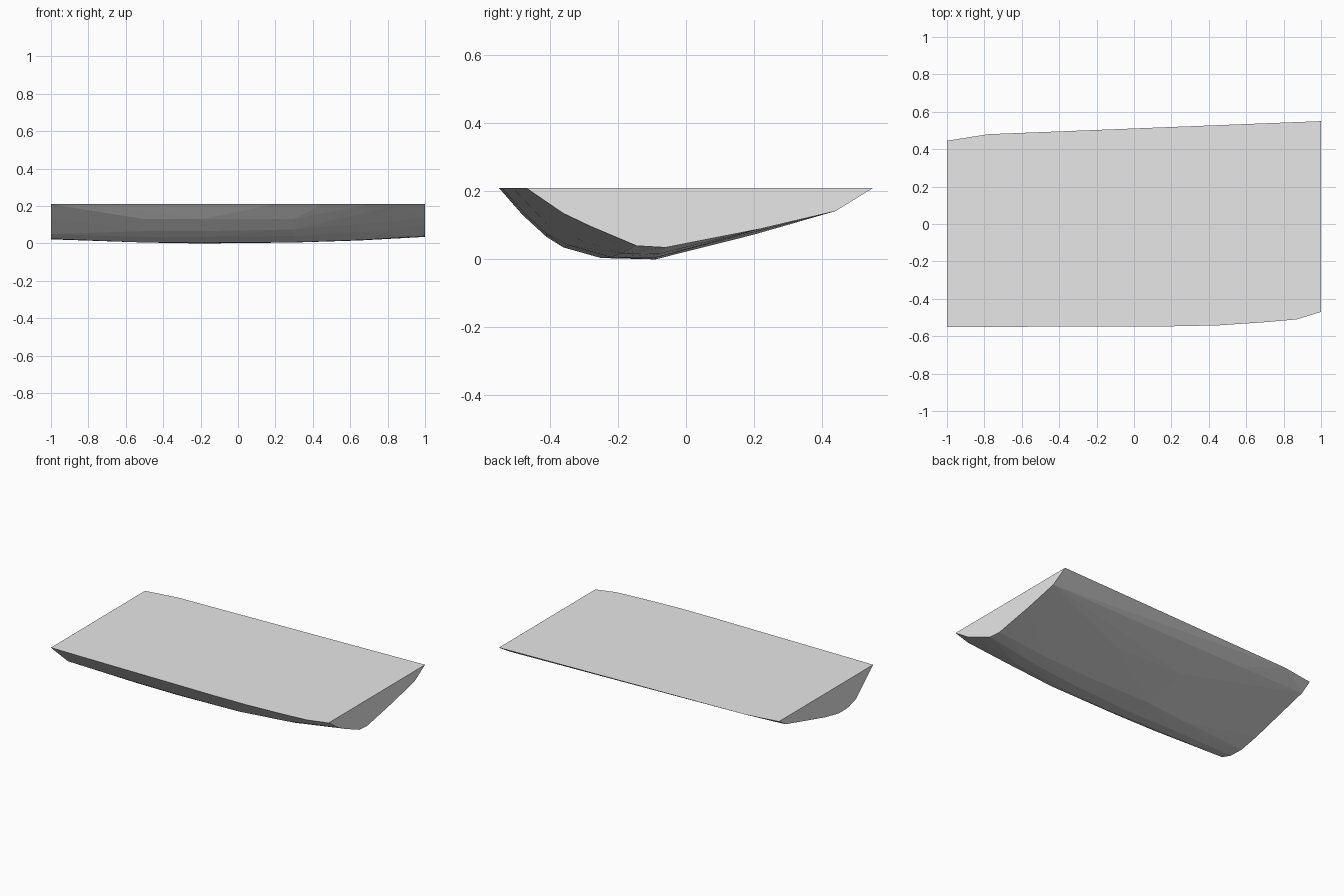
import bpy, bmesh, math

cube = bpy.data.objects.get("Cube")
if cube:
    bpy.data.objects.remove(cube, do_unlink=True)

TOP = 0.21

# One flat grey for the whole slab
grey = bpy.data.materials.new("plain grey")
grey.use_nodes = True
colour = (0.8, 0.8, 0.8, 1)
grey.diffuse_color = colour
grey.node_tree.nodes["Principled BSDF"].inputs["Base Color"].default_value = colour

# Rim of the flat top: (x, front y, back y)
rim = [(-1, -0.55, 0.445), (-0.78, -0.55, 0.48), (0.2, -0.547, 0.515),
       (0.45, -0.542, 0.527), (0.7, -0.525, 0.537), (0.87, -0.51, 0.545),
       (1, -0.47, 0.55)]

# Underside cross-sections, front to back: x -> (y, z) points
sections = {
    -1: [(-0.47, 0.138), (-0.37, 0.05), (-0.29, 0.025), (-0.19, 0.022),
         (-0.05, 0.05), (0.03, 0.075), (0.375, 0.165)],
    -0.5: [(-0.48, 0.13), (-0.41, 0.066), (-0.36, 0.035), (-0.25, 0.005),
           (-0.13, 0.005), (0.39, 0.155)],
    -0.2: [(-0.48, 0.13), (-0.41, 0.066), (-0.36, 0.035), (-0.25, 0.004),
           (-0.09, 0.0), (0.2, 0.075)],
    0.3: [(-0.47, 0.13), (-0.41, 0.075), (-0.34, 0.04), (-0.22, 0.006),
          (-0.09, 0.005), (0.2, 0.073), (0.41, 0.146)],
    0.65: [(-0.41, 0.105), (-0.32, 0.06), (-0.19, 0.018), (-0.08, 0.016)],
    1: [(-0.36, 0.135), (-0.28, 0.097), (-0.145, 0.04), (-0.06, 0.035),
        (0.22, 0.09), (0.44, 0.142)],
}

# Wrap the rim and the sections in one convex faceted hull
bm = bmesh.new()
for x, front, back in rim:
    bm.verts.new((x, front, TOP))
    bm.verts.new((x, back, TOP))
for x, outline in sections.items():
    for y, z in outline:
        bm.verts.new((x, y, z))
hull = bmesh.ops.convex_hull(bm, input=bm.verts[:])
loose = {g for g in hull["geom_interior"] + hull["geom_unused"]
         if isinstance(g, bmesh.types.BMVert)}
bmesh.ops.delete(bm, geom=list(loose), context="VERTS")

# Join the flat top and ends into single faces
bmesh.ops.dissolve_limit(bm, angle_limit=math.radians(0.5),
                         verts=bm.verts[:], edges=bm.edges[:])
bmesh.ops.recalc_face_normals(bm, faces=bm.faces[:])

mesh = bpy.data.meshes.new("slab")
bm.to_mesh(mesh)
bm.free()
mesh.materials.append(grey)
slab = bpy.data.objects.new("slab", mesh)
bpy.context.collection.objects.link(slab)
